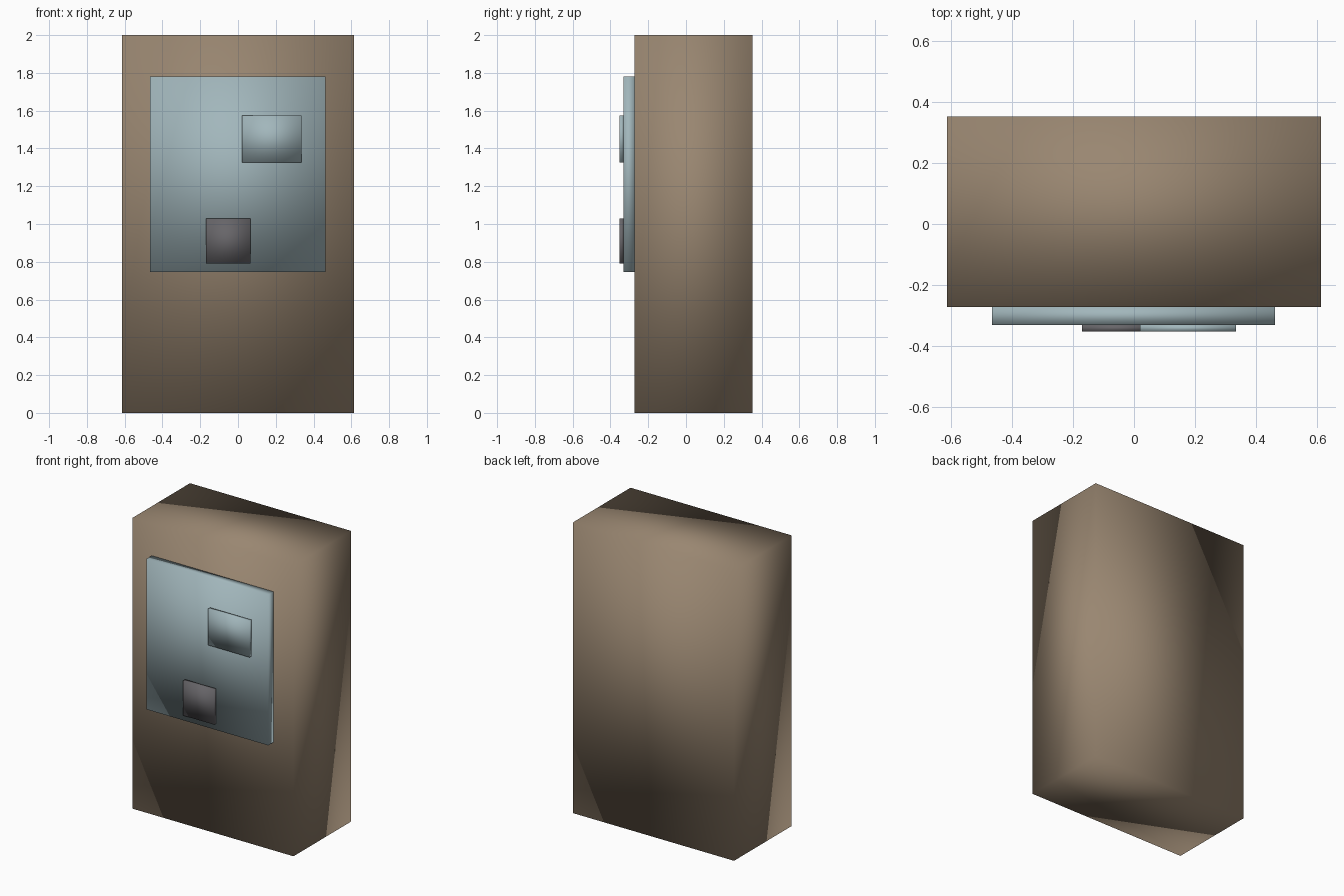
import bpy
import bmesh
from mathutils import Vector

old = bpy.data.objects.get("Cube")
if old:
    bpy.data.objects.remove(old, do_unlink=True)


def material(name, rgb):
    mat = bpy.data.materials.new(name)
    mat.use_nodes = True
    color = (*rgb, 1.0)
    mat.diffuse_color = color
    bsdf = next(n for n in mat.node_tree.nodes if n.type == 'BSDF_PRINCIPLED')
    bsdf.inputs["Base Color"].default_value = color
    return mat


def box(name, low, high, mat):
    """Soft-shaded box between two opposite corners."""
    low, high = Vector(low), Vector(high)
    center, size = (low + high) / 2, high - low
    bm = bmesh.new()
    bmesh.ops.create_cube(bm, size=1.0)
    bmesh.ops.scale(bm, vec=size, verts=bm.verts)
    for face in bm.faces:
        face.smooth = True
    mesh = bpy.data.meshes.new(name)
    bm.to_mesh(mesh)
    bm.free()
    mesh.materials.append(mat)
    obj = bpy.data.objects.new(name, mesh)
    obj.location = center
    bpy.context.collection.objects.link(obj)
    return obj


brown = material("warm brown", (0.32, 0.24, 0.165))
blue_grey = material("pale blue grey", (0.36, 0.47, 0.50))
charcoal = material("charcoal grey", (0.135, 0.13, 0.14))

# Cabinet body and raised front panel
BODY_FRONT, PANEL_FRONT, PLATE_FRONT = -0.272, -0.331, -0.353
box("cabinet_body", (-0.613, BODY_FRONT, 0), (0.613, 0.353, 2), brown)
box("front_panel", (-0.465, PANEL_FRONT, 0.745), (0.462, BODY_FRONT, 1.78), blue_grey)

# Screen plate and dark button plate on the panel
box("screen_plate", (0.02, PLATE_FRONT, 1.325), (0.335, PANEL_FRONT, 1.575), blue_grey)
box("button_plate", (-0.17, PLATE_FRONT, 0.79), (0.066, PANEL_FRONT, 1.03), charcoal)
